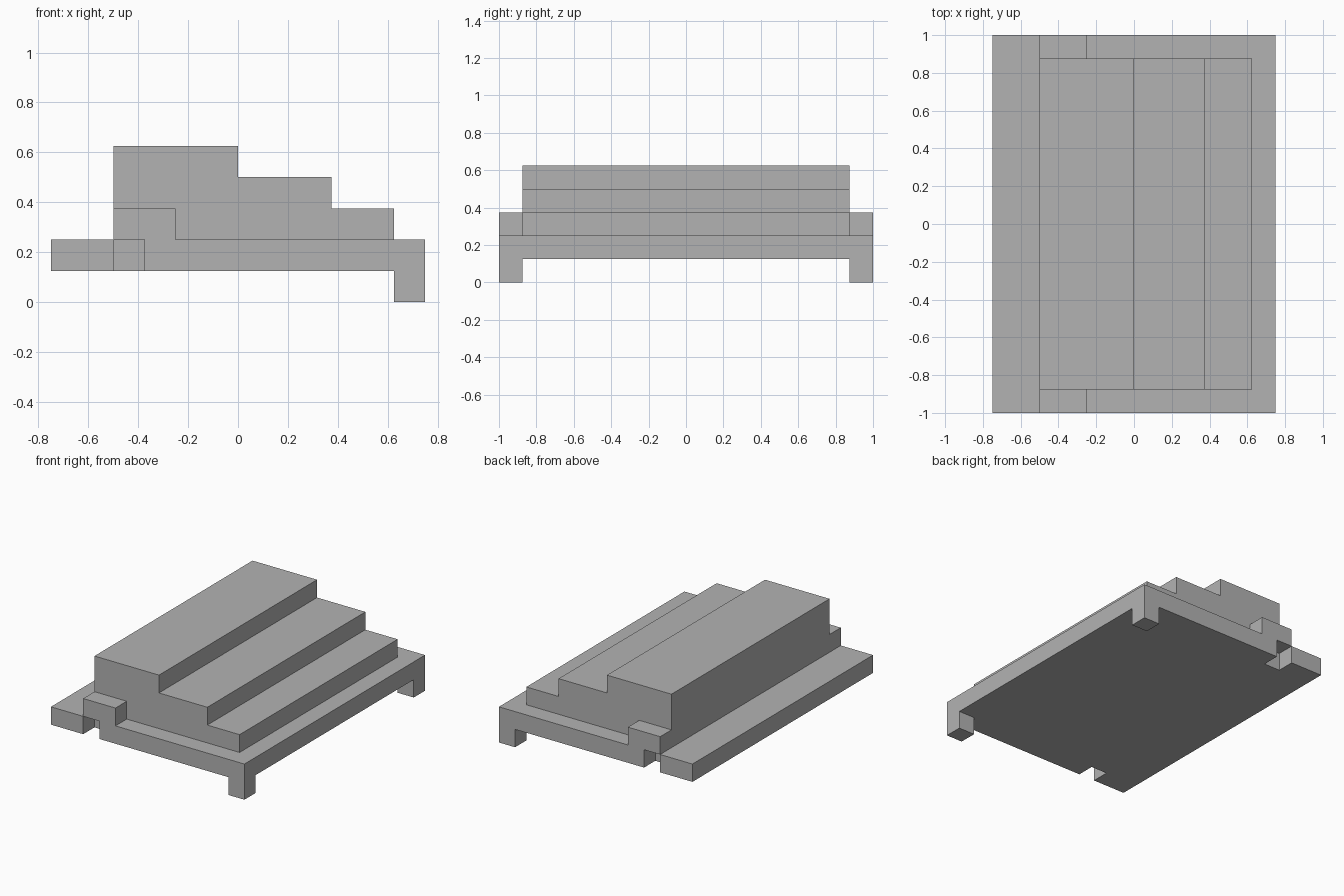
import bpy
import bmesh
from mathutils import Vector

if "Cube" in bpy.data.objects:
    bpy.data.objects.remove(bpy.data.objects["Cube"], do_unlink=True)

U = 0.125  # module of the design

grey = bpy.data.materials.new("plain grey")
grey.use_nodes = True
grey.diffuse_color = (0.45, 0.45, 0.45, 1)
grey.node_tree.nodes["Principled BSDF"].inputs["Base Color"].default_value = grey.diffuse_color


def extrude_outline(name, outline, offset):
    """Solid made by sweeping a closed outline along an offset, in modules."""
    bm = bmesh.new()
    face = bm.faces.new([bm.verts.new(Vector(p) * U) for p in outline])
    swept = bmesh.ops.extrude_face_region(bm, geom=[face])["geom"]
    moved = [v for v in swept if isinstance(v, bmesh.types.BMVert)]
    bmesh.ops.translate(bm, verts=moved, vec=Vector(offset) * U)
    bmesh.ops.recalc_face_normals(bm, faces=bm.faces)
    mesh = bpy.data.meshes.new(name)
    bm.to_mesh(mesh)
    bm.free()
    mesh.materials.append(grey)
    obj = bpy.data.objects.new(name, mesh)
    bpy.context.collection.objects.link(obj)
    return obj


def box(name, x0, x1, y0, y1, z0, z1):
    rect = [(x0, y0, z0), (x1, y0, z0), (x1, y1, z0), (x0, y1, z0)]
    return extrude_outline(name, rect, (0, 0, z1 - z0))


# Base slab with a notch in the front and back edges
front_edge = [(-6, -8), (-4, -8), (-4, -7), (-3, -7), (-3, -8), (6, -8)]
back_edge = [(x, -y) for x, y in reversed(front_edge)]
extrude_outline("base_slab", [(x, y, 1) for x, y in front_edge + back_edge], (0, 0, 1))

# Stepped body, swept from front to back
steps = [(-4, 2), (5, 2), (5, 3), (3, 3), (3, 4), (0, 4), (0, 5), (-4, 5)]
extrude_outline("stepped_body", [(x, -7, z) for x, z in steps], (0, 14, 0))

# Blocks bridging the notches, and legs, at both ends
for end, y in (("front", -8), ("back", 7)):
    box(end + "_bridge_block", -4, -2, y, y + 1, 2, 3)
    box(end + "_leg", 5, 6, y, y + 1, 0, 1)
